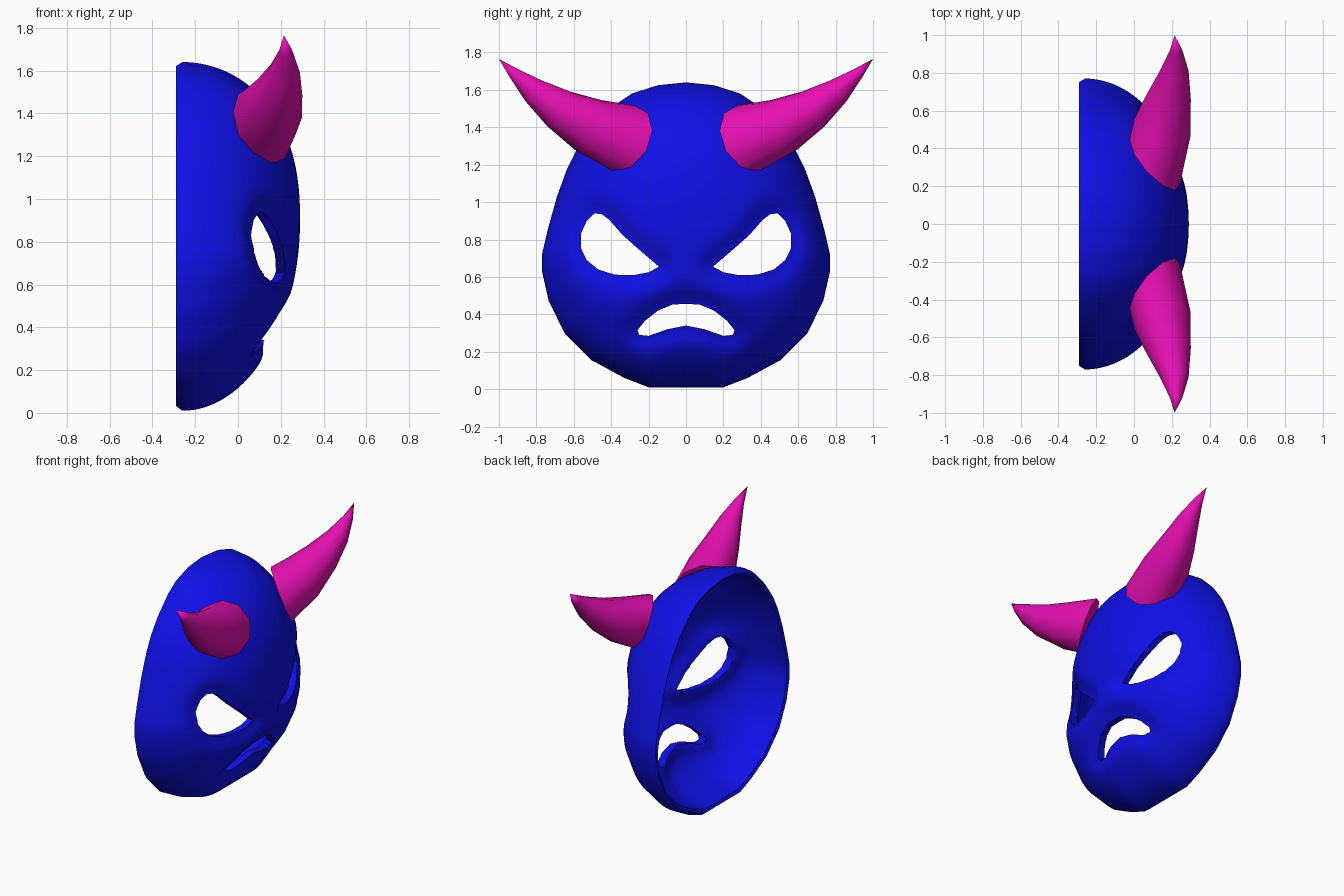
import bpy, bmesh, math
from mathutils import Vector
from mathutils.geometry import intersect_point_line

if "Cube" in bpy.data.objects:
    bpy.data.objects.remove(bpy.data.objects["Cube"])

def material(name, color):
    m = bpy.data.materials.new(name)
    m.diffuse_color = color
    m.use_nodes = True
    m.node_tree.nodes["Principled BSDF"].inputs["Base Color"].default_value = m.diffuse_color
    return m

def mesh_object(name, rings, start, end, mat):
    """Skin a list of closed rings; start/end are pole points (None = flat cap)."""
    bm = bmesh.new()
    loops = [[bm.verts.new(p) for p in r] for r in rings]
    n = len(loops[0])
    for a, b in zip(loops, loops[1:]):
        for i in range(n):
            bm.faces.new((a[i], a[(i + 1) % n], b[(i + 1) % n], b[i]))
    for pole, loop in ((start, loops[0]), (end, loops[-1])):
        if pole is None:
            bm.faces.new(loop)
        else:
            v = bm.verts.new(pole)
            for i in range(n):
                bm.faces.new((v, loop[i], loop[(i + 1) % n]))
    bmesh.ops.recalc_face_normals(bm, faces=bm.faces)
    me = bpy.data.meshes.new(name)
    bm.to_mesh(me)
    bm.free()
    ob = bpy.data.objects.new(name, me)
    bpy.context.collection.objects.link(ob)
    if mat:
        me.materials.append(mat)
    return ob

def smooth(ob, angle):
    bpy.ops.object.select_all(action='DESELECT')
    ob.select_set(True)
    bpy.context.view_layer.objects.active = ob
    bpy.ops.object.shade_smooth_by_angle(angle=math.radians(angle))

def mirrored(half):
    return half + [(-y, z) for y, z in reversed(half) if y > 0]

blue = material("mask_blue", (0.005, 0.005, 0.8, 1))
pink = material("horn_pink", (0.8, 0.005, 0.45, 1))

# Profiles in (y, z)
outline = mirrored([(0, 1.64), (.15, 1.625), (.29, 1.58), (.38, 1.52), (.5, 1.4), (.58, 1.29),
                    (.635, 1.18), (.69, 1.03), (.74, .85), (.77, .72), (.77, .63), (.735, .475),
                    (.65, .3), (.505, .155), (.33, .06), (.2, .01), (0, .01)])
eye = [(.145, .655), (.25, .745), (.34, .825), (.41, .905), (.45, .935), (.49, .94), (.53, .90),
       (.562, .83), (.56, .75), (.53, .69), (.47, .64), (.38, .612), (.28, .61), (.2, .625)]
mouth = mirrored([(0, .455), (.07, .453), (.15, .42), (.22, .365), (.26, .315), (.25, .29),
                  (.2, .285), (.1, .32), (0, .34)])
holes = {"eye_left": eye, "eye_right": [(-y, z) for y, z in eye], "mouth": mouth}

# Mask shell: outer dome, rolled rim, inner dome, sunk slightly around the holes
CZ = .9
path = []
for a, b in zip(outline, outline[1:] + outline[:1]):
    path += [Vector(a).lerp(Vector(b), k / 3) for k in range(3)]

def sink(y, z):
    p, d = Vector((y, z, 0)), 9
    for poly in holes.values():
        for a, b in zip(poly, poly[1:] + poly[:1]):
            a, b = Vector((*a, 0)), Vector((*b, 0))
            t = intersect_point_line(p, a, b)[1]
            d = min(d, (a.lerp(b, max(0, min(1, t))) - p).length)
    return .045 * math.exp(-(d / .06) ** 2)

def dome_point(p, rho, scale, x0, depth):
    y, z = p.x * rho * scale, CZ + (p.y - CZ) * rho * scale
    power = 2 + .4 * max(0, p.y - CZ) / .74
    return (x0 + depth * math.sqrt(max(0, 1 - rho ** power)) - sink(y, z), y, z)

N = 32
rhos = [math.sin(math.pi / 2 * i / N) for i in range(1, N + 1)]
rings = [[dome_point(p, r, 1, -.26, .55) for p in path] for r in rhos]
rings.append([(-.29, p.x * .975, CZ + (p.y - CZ) * .975) for p in path])
rings += [[dome_point(p, r, .95, -.28, .53) for p in path] for r in reversed(rhos)]
mask = mesh_object("mask", rings, (.29, 0, CZ), (.25, 0, CZ), blue)

# Eye and mouth openings
for name, poly in holes.items():
    cutter = mesh_object(name + "_cutter", [[(x, y, z) for y, z in poly] for x in (-.2, .5)],
                         None, None, None)
    cutter.hide_render = True
    mod = mask.modifiers.new(name, 'BOOLEAN')
    mod.operation, mod.solver, mod.object = 'DIFFERENCE', 'EXACT', cutter
    bpy.context.view_layer.objects.active = mask
    bpy.ops.object.modifier_apply(modifier=name)
    bpy.data.objects.remove(cutter)
smooth(mask, 50)

# Horns: tapered rings (centre, normal, radius) along a curved path
sections = [((.11, .33, 1.34), (.7, .6, .35), .19),
            ((.15, .51, 1.405), (.35, .83, .45), .158),
            ((.185, .675, 1.495), (.15, .82, .55), .117),
            ((.215, .815, 1.595), (.05, .8, .6), .074),
            ((.223, .92, 1.688), (0, .75, .65), .033)]
for side, name in ((1, "horn_left"), (-1, "horn_right")):
    horn_rings = []
    for c, n, r in sections:
        c, n = Vector(c), Vector(n).normalized()
        u = Vector((0, -.5, .87)).cross(n).normalized()
        v = n.cross(u)
        ring = [c + r * (math.cos(a) * u + math.sin(a) * v)
                for a in (math.tau * i / 10 for i in range(10))]
        horn_rings.append([(p.x, p.y * side, p.z) for p in ring])
    horn = mesh_object(name, horn_rings, None, (.215, side * 1.0, 1.765), pink)
    smooth(horn, 50)
